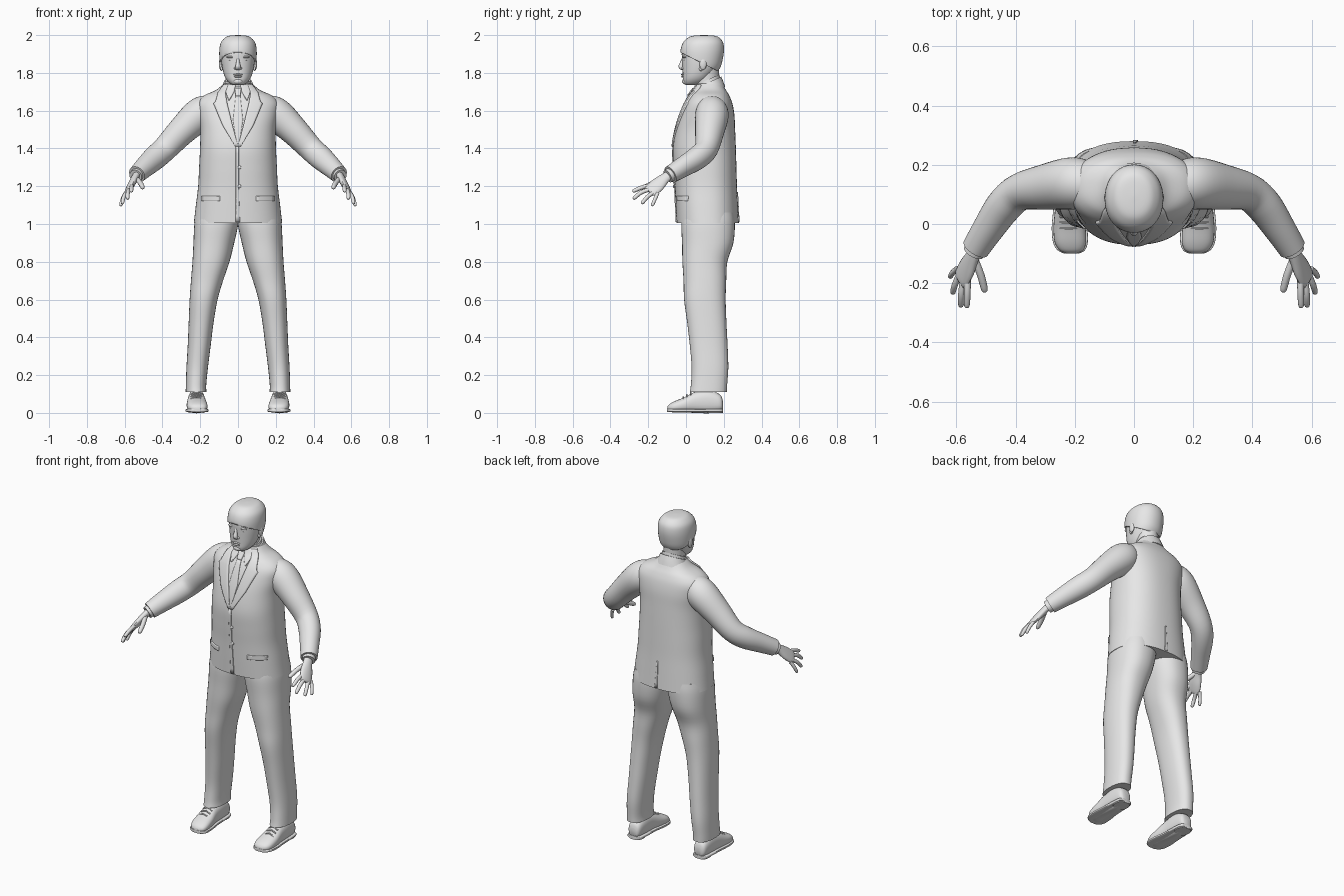
import bpy, bmesh, math
from mathutils import Vector
from mathutils.bvhtree import BVHTree

grey = bpy.data.materials.new("plain grey")
grey.diffuse_color = (0.8, 0.8, 0.8, 1)


def finish(name, bm, mirror=False, solid=0, offset=0):
    bmesh.ops.recalc_face_normals(bm, faces=bm.faces)
    me = bpy.data.meshes.new(name)
    bm.to_mesh(me)
    me.materials.append(grey)
    ob = bpy.data.objects.new(name, me)
    bpy.context.collection.objects.link(ob)
    if solid:
        m = ob.modifiers.new("thickness", 'SOLIDIFY')
        m.thickness, m.offset = solid, offset
    if mirror:
        ob.modifiers.new("mirror", 'MIRROR').use_clip = False
    return ob


def spline(rows, steps):
    """Smooth curve through rows of numbers."""
    out = []
    for i in range(len(rows) - 1):
        a, b, c, d = (rows[max(0, min(len(rows) - 1, i + k))] for k in (-1, 0, 1, 2))
        for s in range(steps):
            t = s / steps
            out.append([q + t * (r - p) / 2 + t * t * (2 * p - 5 * q + 4 * r - u) / 2
                        + t ** 3 * (3 * q - p - 3 * r + u) / 2
                        for p, q, r, u in zip(a, b, c, d)])
    return out + [list(rows[-1])]


def loft_mesh(rows, axis=None, ref=(1, 0, 0), n=32, power=2.0, steps=4):
    """Skin superellipse rings given as (x, y, z, radius_u, radius_v)."""
    pts = spline(rows, steps)
    bm, rings = bmesh.new(), []
    for i, p in enumerate(pts):
        t = Vector(axis) if axis else (Vector(pts[min(i + 1, len(pts) - 1)][:3])
                                       - Vector(pts[max(i - 1, 0)][:3]))
        t.normalize()
        u = Vector(ref) - t * t.dot(Vector(ref))
        u.normalize()
        v = t.cross(u)
        ring = []
        for k in range(n):
            a = 2 * math.pi * k / n
            c, s = math.cos(a), math.sin(a)
            cu = math.copysign(abs(c) ** (2 / power), c) * max(p[3], .001)
            sv = math.copysign(abs(s) ** (2 / power), s) * max(p[4], .001)
            ring.append(bm.verts.new(Vector(p[:3]) + u * cu + v * sv))
        rings.append(ring)
    for r, q in zip(rings, rings[1:]):
        for k in range(n):
            bm.faces.new((r[k], r[(k + 1) % n], q[(k + 1) % n], q[k]))
    bm.faces.new(rings[0])
    bm.faces.new(rings[-1])
    bmesh.ops.recalc_face_normals(bm, faces=bm.faces)
    return bm


def loft(name, rows, mirror=False, **kw):
    return finish(name, loft_mesh(rows, **kw), mirror)


def ball(name, loc, size, mirror=False):
    bm = bmesh.new()
    bmesh.ops.create_uvsphere(bm, u_segments=16, v_segments=10, radius=1)
    for v in bm.verts:
        v.co = Vector([v.co[i] * size[i] + loc[i] for i in range(3)])
    return finish(name, bm, mirror)


UP = (0, 0, 1)

# Jacket body
jacket = loft_mesh([(0, .115, 1.005, .234, .165), (0, .11, 1.1, .223, .165),
                    (0, .105, 1.2, .211, .165), (0, .1, 1.3, .206, .167),
                    (0, .097, 1.4, .201, .167), (0, .103, 1.5, .2, .157),
                    (0, .113, 1.58, .212, .143), (0, .12, 1.64, .215, .125),
                    (0, .124, 1.68, .18, .105), (0, .126, 1.71, .115, .085),
                    (0, .125, 1.745, .075, .066)], axis=UP, n=56, power=2.35, steps=5)
surface = BVHTree.FromBMesh(jacket)
finish("jacket_body", jacket)


def strip(name, rows, depth, mirror=False, side=-1):
    """Cloth plate that follows the jacket; rows are (height, inner x, outer x)."""
    bm, grid = bmesh.new(), []
    for a, b in zip(rows, rows[1:]):
        for s in range(7):
            if s == 0 and grid:
                continue
            z, x0, x1 = (p + (q - p) * s / 6 for p, q in zip(a, b))
            line = []
            for k in range(7):
                x = x0 + (x1 - x0) * k / 6
                hit = surface.ray_cast(Vector((x, 2 * side, z)), Vector((0, -side, 0)))[0]
                line.append(bm.verts.new(hit or (x, .07, z)))
            grid.append(line)
    for r, q in zip(grid, grid[1:]):
        for k in range(6):
            bm.faces.new((r[k], r[k + 1], q[k + 1], q[k]))
    return finish(name, bm, mirror, 2 * depth)


# Jacket front, collar and shirt details
strip("lapel", [(1.735, .05, .072), (1.69, .066, .105), (1.645, .058, .118),
                (1.635, .056, .128), (1.52, .028, .08), (1.41, 0, .014)], .008, True)
strip("shirt_collar", [(1.735, .012, .06), (1.70, .02, .066), (1.655, .044, .05)], .007, True)
strip("tie_knot", [(1.715, -.018, .018), (1.675, -.012, .012)], .012)
strip("tie", [(1.68, -.011, .011), (1.55, -.026, .026), (1.41, -.004, .004)], .006)
strip("front_edge", [(1.41, -.012, .004), (1.2, -.012, .004), (1.01, -.012, .01)], .004)
strip("pocket_flap", [(1.147, .095, .19), (1.122, .095, .19)], .005, True)
strip("back_vent", [(1.17, -.002, .004), (1.01, -.004, .014)], .004, side=1)
loft("jacket_collar", [(0, .127, 1.69, .1, .088), (0, .125, 1.72, .086, .08),
                       (0, .12, 1.75, .076, .073)], axis=(0, -.45, 1))
loft("shirt_band", [(0, .12, 1.73, .071, .069), (0, .117, 1.765, .066, .065)],
     axis=(0, -.45, 1))
for i, z in enumerate((1.2, 1.3)):
    y = surface.ray_cast(Vector((0, -2, z)), Vector((0, 1, 0)))[0].y
    ball("button_%d" % i, (.008, y - .004, z), (.009, .005, .009))

# Sleeves and cuffs
loft("sleeve", [(.12, .13, 1.62, .06, .05), (.165, .135, 1.605, .08, .08),
                (.215, .137, 1.57, .088, .088), (.3, .125, 1.49, .077, .076),
                (.385, .108, 1.4, .063, .066), (.44, .06, 1.35, .06, .064),
                (.495, -.02, 1.3, .052, .055), (.535, -.082, 1.262, .047, .047)],
     True, ref=(0, 1, 0))
loft("shirt_cuff", [(.525, -.065, 1.27, .037, .037), (.542, -.097, 1.253, .037, .035)],
     True, ref=(0, 1, 0))

# Hands: palm flattened across the knuckle line, tapered fingers
ACROSS = (.043, .05, -.06)
loft("palm", [(.535, -.085, 1.262, .026, .02), (.548, -.115, 1.24, .03, .019),
              (.565, -.15, 1.208, .04, .018), (.583, -.184, 1.178, .04, .013),
              (.588, -.194, 1.169, .033, .006)], True, ref=ACROSS, n=20)
fingers = {
    "thumb": ((.538, -.12, 1.24), (.517, -.175, 1.217), (.503, -.23, 1.19), .013),
    "index_finger": ((.562, -.175, 1.205), (.563, -.23, 1.195), (.565, -.283, 1.172), .011),
    "middle_finger": ((.576, -.175, 1.188), (.583, -.235, 1.168), (.585, -.28, 1.132), .011),
    "ring_finger": ((.589, -.167, 1.17), (.605, -.205, 1.143), (.613, -.235, 1.107), .0105),
    "little_finger": ((.597, -.15, 1.163), (.613, -.165, 1.13), (.622, -.18, 1.095), .0095)}
for name, (a, b, c, r) in fingers.items():
    near = tuple(Vector(b).lerp(Vector(c), .85))
    loft(name, [(*a, r, r), (*b, r, r), (*near, r * .85, r * .85), (*c, .002, .002)],
         True, ref=ACROSS, n=12)

# Trousers
loft("trouser_leg", [(.112, .118, 1.06, .108, .135), (.115, .117, 1.0, .116, .142),
                     (.128, .115, .9, .108, .136), (.143, .1, .8, .098, .119),
                     (.164, .1, .7, .085, .113), (.182, .1, .6, .074, .11),
                     (.195, .11, .48, .066, .104), (.205, .12, .36, .061, .1),
                     (.216, .127, .24, .057, .097), (.222, .122, .15, .054, .096),
                     (.222, .118, .11, .055, .098)], True, axis=UP, power=2.3, n=36)

# Shoes: upper, sole, heel, laces
upper = [(.22, .195, .042, .022, .022), (.22, .18, .052, .038, .045),
         (.22, .12, .06, .044, .062), (.22, .05, .056, .047, .056),
         (.218, -.01, .042, .054, .04), (.215, -.06, .032, .053, .03),
         (.212, -.088, .026, .04, .02), (.211, -.099, .022, .018, .01)]
loft("shoe_upper", upper, True, axis=(0, -1, 0), power=2.4, n=28)
loft("shoe_sole", [(x, y * 1.01, .013, ru + .006, .009) for x, y, z, ru, rv in upper],
     True, axis=(0, -1, 0), power=5, n=28)
loft("shoe_heel", [(.22, .155, 0, .042, .042), (.22, .155, .02, .044, .042)],
     True, axis=UP, power=2.6)
for i in range(3):
    y, z = .025 - i * .02, .108 - i * .012
    loft("lace_%d" % i, [(.19, y, z - .012, .004, .004), (.22, y, z, .004, .004),
                         (.25, y, z - .012, .004, .004)], True, ref=UP, n=8)

# Neck and head
loft("neck", [(0, .118, 1.68, .06, .06), (0, .108, 1.76, .059, .066),
              (0, .105, 1.83, .062, .07)], axis=UP)
head = [(0, .03, 1.735, .022, .026), (0, .038, 1.742, .04, .048),
        (0, .05, 1.762, .06, .066), (0, .062, 1.79, .074, .079),
        (0, .075, 1.83, .084, .094), (0, .08, 1.87, .089, .101),
        (0, .083, 1.91, .09, .105), (0, .087, 1.95, .083, .097),
        (0, .09, 1.975, .064, .077), (0, .092, 1.988, .04, .05), (0, .092, 1.992, .004, .005)]
loft("head", head, axis=UP, power=2.15)

# Hair: an enlarged skull shell cut along a sloping hairline
hair = loft_mesh([(x, y + .003, z + .008 * (z > 1.9), ru + .009, rv + .01)
                  for x, y, z, ru, rv in head[2:-1]] + [(0, .095, 2.0, .004, .005)],
                 axis=UP, power=2.1, n=40)
bmesh.ops.bisect_plane(hair, geom=hair.verts[:] + hair.edges[:] + hair.faces[:],
                       plane_co=(0, -.03, 1.908), plane_no=(0, .5, 1), clear_inner=True)
finish("hair", hair, solid=.014, offset=-1)

# Face
loft("nose", [(0, -.014, 1.88, .007, .007), (0, -.021, 1.858, .009, .01),
              (0, -.026, 1.835, .014, .014), (0, -.021, 1.82, .014, .011),
              (0, -.014, 1.815, .008, .006)], axis=UP, n=16)
ball("nostril_wing", (.013, -.016, 1.825), (.008, .009, .007), True)
ball("brow", (.034, -.006, 1.884), (.027, .013, .007), True)
ball("eye", (.034, -.004, 1.865), (.015, .009, .006), True)
ball("upper_lip", (0, -.016, 1.791), (.025, .01, .005))
ball("lower_lip", (0, -.016, 1.78), (.021, .01, .005))
ball("chin", (0, -.003, 1.755), (.026, .018, .016))
ball("ear", (.091, .09, 1.848), (.01, .019, .033), True)
ball("ear_lobe", (.087, .08, 1.822), (.007, .011, .012), True)

# Smooth shading with crisp cloth edges
for ob in bpy.context.collection.objects:
    ob.select_set(True)
    bpy.context.view_layer.objects.active = ob
bpy.ops.object.shade_smooth_by_angle(angle=math.radians(40))
